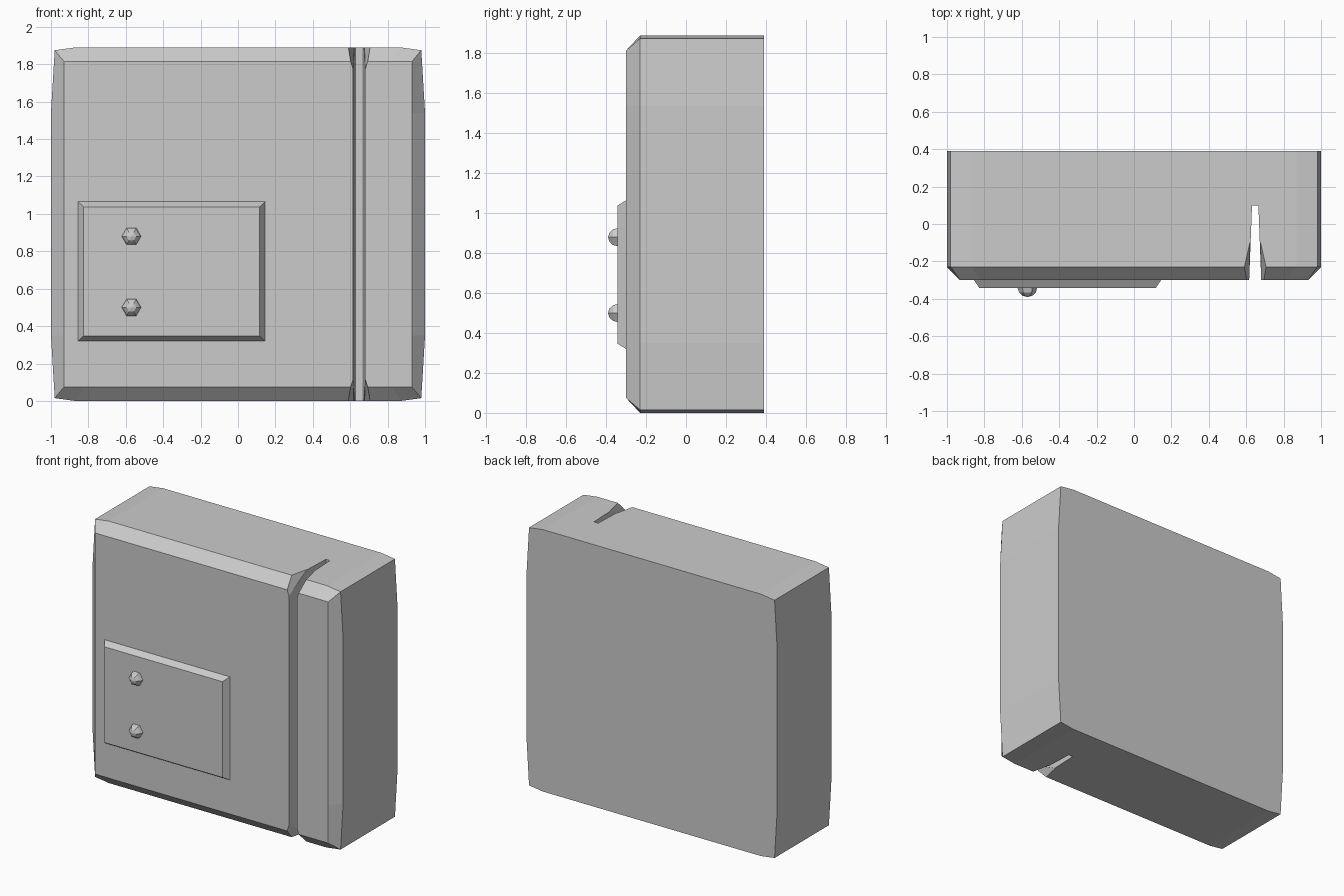
import bpy, bmesh
from math import sin, cos, pi

if "Cube" in bpy.data.objects:
    bpy.data.objects.remove(bpy.data.objects["Cube"])

H = 1.89          # overall height
SLOT_X = 0.648    # slot centre line


def finish(name, bm):
    bmesh.ops.recalc_face_normals(bm, faces=bm.faces)
    me = bpy.data.meshes.new(name)
    bm.to_mesh(me)
    bm.free()
    ob = bpy.data.objects.new(name, me)
    bpy.context.collection.objects.link(ob)
    return ob


def loft(name, loops):
    """Skin a stack of (y, [(x, z), ...]) outlines and cap both ends."""
    bm = bmesh.new()
    rings = [[bm.verts.new((x, y, z)) for x, z in pts] for y, pts in loops]
    n = len(rings[0])
    for a, b in zip(rings, rings[1:]):
        for i in range(n):
            j = (i + 1) % n
            bm.faces.new((a[i], a[j], b[j], b[i]))
    bm.faces.new(rings[0])
    bm.faces.new(rings[-1])
    return finish(name, bm)


def hull(name, pts):
    bm = bmesh.new()
    for p in pts:
        bm.verts.new(p)
    res = bmesh.ops.convex_hull(bm, input=bm.verts)
    loose = [g for g in res["geom_interior"] if isinstance(g, bmesh.types.BMVert)]
    if loose:
        bmesh.ops.delete(bm, geom=loose, context='VERTS')
    return finish(name, bm)


def outline(quarter):
    """Mirror a lower-right run of points into a closed outline."""
    right = quarter + [(x, H - z) for x, z in reversed(quarter)]
    return right + [(-x, z) for x, z in reversed(right)]


def rect(x0, x1, z0, z1):
    return [(x0, z0), (x1, z0), (x1, z1), (x0, z1)]


# Slab body with slightly bulged outline and chamfered front
outer = outline([(0.87, 0), (0.98, 0.015), (1.0, 0.35)])
inner = outline([(0.82, 0.075), (0.93, 0.075), (0.93, 0.35)])
body = loft("stone_slab", [(0.39, outer), (-0.23, outer), (-0.30, inner)])

# Tapered vertical slot, with flared openings at top and bottom
cutters = [hull("slot_cutter", [(SLOT_X + s * w, y, z) for s in (-1, 1)
                                for w, y in ((0.033, -0.32), (0.017, 0.10))
                                for z in (-0.1, H + 0.1)])]
flare = [(0.032, -0.305, 0.12), (0.048, -0.305, 0.07), (0.058, -0.23, 0.0),
         (0.029, -0.10, 0.0), (0.058, -0.31, -0.02), (0.058, -0.23, -0.02),
         (0.029, -0.10, -0.02)]
for label, flip in (("bottom", False), ("top", True)):
    cutters.append(hull(label + "_flare_cutter",
                        [(SLOT_X + s * w, y, H - z if flip else z)
                         for s in (-1, 1) for w, y, z in flare]))
for c in cutters:
    mod = body.modifiers.new(c.name, 'BOOLEAN')
    mod.operation = 'DIFFERENCE'
    mod.solver = 'EXACT'
    mod.object = c
    c.hide_render = True
    c.hide_set(True)

# Raised front plate with chamfered rim
loft("front_plate", [(-0.29, rect(-0.855, 0.145, 0.32, 1.065)),
                     (-0.30, rect(-0.855, 0.145, 0.32, 1.065)),
                     (-0.343, rect(-0.826, 0.116, 0.347, 1.038))])

# Six-sided domed rivets
for label, z in (("lower", 0.50), ("upper", 0.88)):
    loops = []
    for k in range(4):
        a = k * pi / 6
        r = max(0.052 * cos(a), 0.002)
        loops.append((-0.342 - 0.048 * sin(a),
                      [(-0.57 + r * cos(i * pi / 3), z + r * sin(i * pi / 3))
                       for i in range(6)]))
    loft(label + "_rivet", loops)
